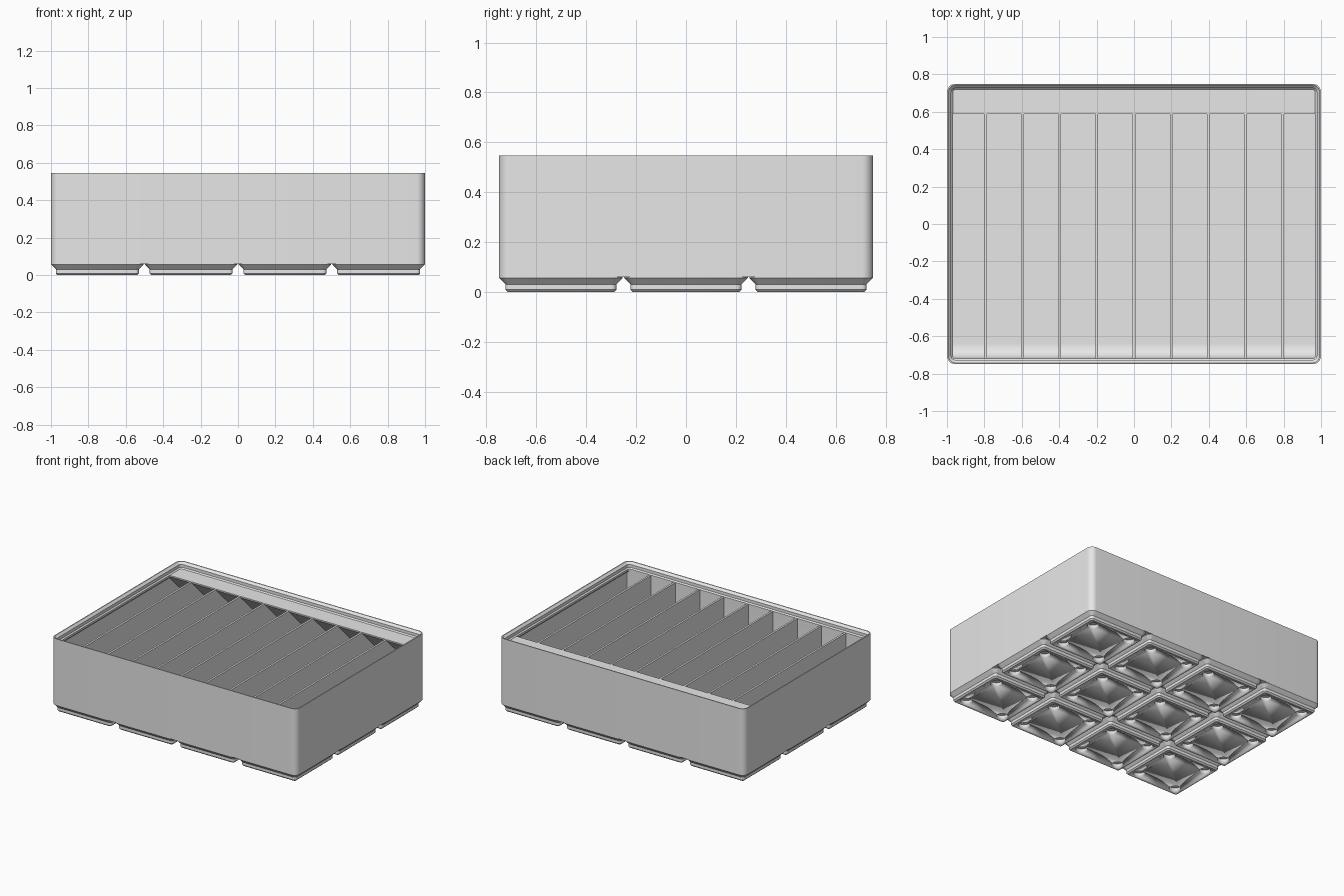
import bpy, bmesh, math
from mathutils import Matrix

if "Cube" in bpy.data.objects:
    bpy.data.objects.remove(bpy.data.objects["Cube"])

MM = 2 / 167.5                     # one millimetre in model units
COLS, ROWS, PITCH = 4, 3, 42
HALF_X, HALF_Y = 83.75, 62.75
WALL, FLOOR, RIM, TOP = 1.2, 7, 42, 45.8
RADIUS = 3.75

grey = bpy.data.materials.new("light_grey")
grey.use_nodes = True
grey.diffuse_color = (0.8, 0.8, 0.8, 1)
grey.node_tree.nodes["Principled BSDF"].inputs["Base Color"].default_value = (0.8, 0.8, 0.8, 1)


def add_object(name, mesh):
    ob = bpy.data.objects.new(name, mesh)
    bpy.context.collection.objects.link(ob)
    return ob


def finish(name, bm):
    """Scale from millimetres, shade and link a bmesh as an object."""
    bmesh.ops.recalc_face_normals(bm, faces=bm.faces)
    bm.transform(Matrix.Scale(MM, 4))
    mesh = bpy.data.meshes.new(name)
    bm.to_mesh(mesh)
    bm.free()
    mesh.materials.append(grey)
    ob = add_object(name, mesh)
    bpy.ops.object.select_all(action='DESELECT')
    ob.select_set(True)
    bpy.context.view_layer.objects.active = ob
    bpy.ops.object.shade_smooth_by_angle(angle=math.radians(30))
    return ob


def rounded_ring(bm, hx, hy, radius, z, steps=8):
    ring = []
    for corner, (sx, sy) in enumerate([(1, 1), (-1, 1), (-1, -1), (1, -1)]):
        for i in range(steps + 1):
            a = (corner + i / steps) * math.pi / 2
            ring.append(bm.verts.new((sx * (hx - radius) + radius * math.cos(a),
                                      sy * (hy - radius) + radius * math.sin(a), z)))
    return ring


def loft(hx, hy, profile):
    """Closed solid from (inset, height) steps of a rounded rectangle."""
    bm = bmesh.new()
    rings = [rounded_ring(bm, hx - d, hy - d, max(RADIUS - d, 0.8), z) for d, z in profile]
    for low, high in zip(rings, rings[1:]):
        for i in range(len(low)):
            j = (i + 1) % len(low)
            bm.faces.new((low[i], low[j], high[j], high[i]))
    bm.faces.new(rings[0])
    bm.faces.new(rings[-1])
    return bm


def prism(name, x0, x1, section):
    """Extrude a (y, z) section along x."""
    bm = bmesh.new()
    face = bm.faces.new([bm.verts.new((x0, y, z)) for y, z in section])
    new = bmesh.ops.extrude_face_region(bm, geom=[face])["geom"]
    bmesh.ops.translate(bm, vec=(x1 - x0, 0, 0),
                        verts=[v for v in new if isinstance(v, bmesh.types.BMVert)])
    return finish(name, bm)


# Outer shell with stacking lip, inner walls and floor
finish("box_shell", loft(HALF_X, HALF_Y, [
    (0, 5), (0, TOP), (0.6, TOP), (1.9, TOP - 1.3), (1.9, RIM + 0.7), (2.6, RIM),
    (2.6, RIM - 1.2), (WALL, RIM - 2.6), (WALL, FLOOR)]))

# Compartment dividers
inner_x, inner_y = HALF_X - WALL, HALF_Y - WALL
step = (2 * inner_x + WALL) / 10
for i in range(1, 10):
    x = -inner_x - WALL / 2 + i * step
    end = inner_y + 0.2
    prism(f"divider_{i}", x - WALL / 2, x + WALL / 2,
          [(-end, FLOOR - 0.5), (end, FLOOR - 0.5), (end, RIM - 0.1), (-end, RIM - 0.1)])

# Label shelf along the back, with a sloped underside
shelf_front = 49.2
prism("label_shelf", -inner_x, inner_x,
      [(inner_y, RIM), (shelf_front, RIM), (shelf_front, RIM - 0.8),
       (inner_y, RIM - 0.8 - (inner_y - shelf_front))])

# Curved scoop along the front, flush with the lip
scoop_r = 6.2
wall_y = -HALF_Y + 2.6
scoop = [(-inner_y, RIM - 0.4), (-inner_y, FLOOR - 0.5), (wall_y + scoop_r, FLOOR - 0.5)]
for i in range(9):
    a = i / 8 * math.pi / 2
    scoop.append((wall_y + scoop_r * (1 - math.sin(a)), FLOOR + scoop_r * (1 - math.cos(a))))
scoop.append((wall_y, RIM - 0.4))
prism("front_scoop", -inner_x, inner_x, scoop)

# One foot with stepped sides, its four magnet holes cut by a boolean
foot = finish("foot", loft(20.75, 20.75, [
    (2.95, 0), (2.15, 0.8), (2.15, 2.6), (0, 4.75), (0, 5)]))
holes = bmesh.new()
for sx in (-1, 1):
    for sy in (-1, 1):
        bmesh.ops.create_cone(holes, cap_ends=True, segments=32, radius1=3.25, radius2=3.25,
                              depth=4.8, matrix=Matrix.Translation((13 * sx, 13 * sy, 0)))
cutter = finish("hole_cutter", holes)
cutter.hide_render = True
cut = foot.modifiers.new("magnet_holes", 'BOOLEAN')
cut.operation, cut.solver, cut.object = 'DIFFERENCE', 'EXACT', cutter
foot_mesh = bpy.data.meshes.new_from_object(
    foot.evaluated_get(bpy.context.evaluated_depsgraph_get()))
for helper in (foot, cutter):
    bpy.data.objects.remove(helper)

# Grid of feet
for c in range(COLS):
    for r in range(ROWS):
        ob = add_object(f"foot_{c + 1}_{r + 1}", foot_mesh)
        ob.location = ((c - (COLS - 1) / 2) * PITCH * MM, (r - (ROWS - 1) / 2) * PITCH * MM, 0)
